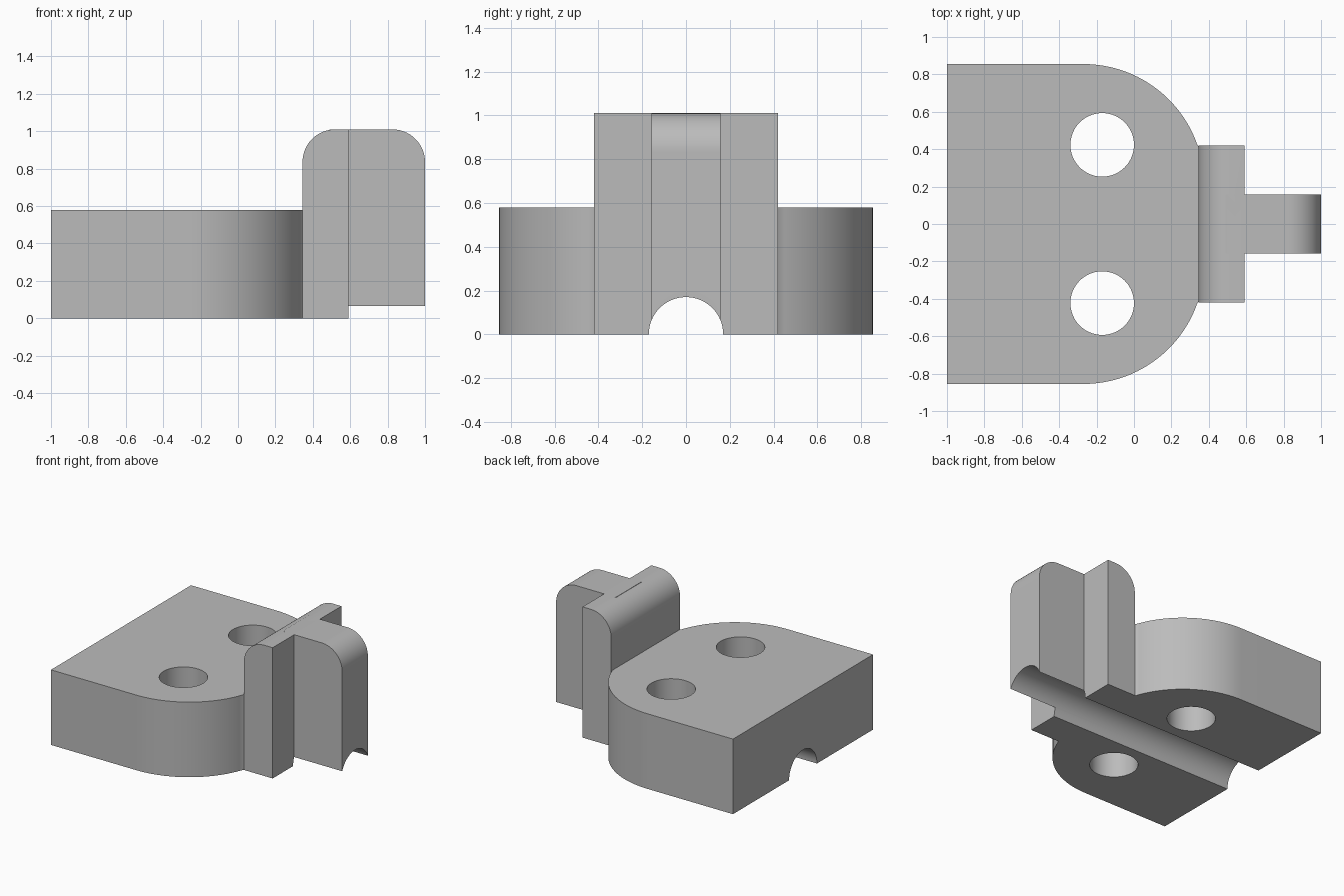
import bpy
import bmesh
from math import sin, cos, pi, atan2, hypot
from mathutils import Vector

default = bpy.data.objects.get("Cube")
if default:
    bpy.data.objects.remove(default, do_unlink=True)

# Single plain grey
grey = bpy.data.materials.new("machined_grey")
grey.use_nodes = True
colour = (0.5, 0.5, 0.5, 1)
grey.diffuse_color = colour
grey.node_tree.nodes["Principled BSDF"].inputs["Base Color"].default_value = colour


def arc(cx, cy, r, start, end, steps=24):
    """Points along a circular arc."""
    angles = [start + (end - start) * i / steps for i in range(steps + 1)]
    return [(cx + r * cos(a), cy + r * sin(a)) for a in angles]


def extrude(name, points, place, direction):
    """Solid from a flat outline; place maps outline points into space."""
    bm = bmesh.new()
    face = bm.faces.new([bm.verts.new(place(u, v)) for u, v in points])
    moved = bmesh.ops.extrude_face_region(bm, geom=[face])["geom"]
    verts = [g for g in moved if isinstance(g, bmesh.types.BMVert)]
    bmesh.ops.translate(bm, vec=Vector(direction), verts=verts)
    bmesh.ops.recalc_face_normals(bm, faces=bm.faces)
    mesh = bpy.data.meshes.new(name)
    bm.to_mesh(mesh)
    bm.free()
    mesh.materials.append(grey)
    obj = bpy.data.objects.new(name, mesh)
    bpy.context.collection.objects.link(obj)
    return obj


def combine(target, other, operation):
    """Apply a boolean and discard the helper."""
    other.hide_render = True
    bpy.context.view_layer.objects.active = target
    mod = target.modifiers.new(operation.lower(), "BOOLEAN")
    mod.operation = operation
    mod.solver = "EXACT"
    mod.object = other
    bpy.ops.object.modifier_apply(modifier=mod.name)
    bpy.data.objects.remove(other, do_unlink=True)


def plan(z):
    return lambda u, v: (u, v, z)


def side(y):
    return lambda u, v: (u, y, v)


BASE_Y, BASE_TOP, TOP = 0.855, 0.58, 1.01
WALL_X, WALL_END, WALL_Y, WEB_Y = 0.345, 0.59, 0.42, 0.157
FILLET, BORE = 0.175, 0.17

# Base block with rounded shoulders
cx, cy = -0.27, 0.21
end = atan2(WALL_Y - cy, WALL_X - 0.005 - cx)
half = [(-1, BASE_Y)] + arc(cx, cy, BASE_Y - cy, pi / 2, end)
half += [(WALL_X, WALL_Y - 0.005), (WALL_X + 0.1, WALL_Y - 0.005)]
outline = half + [(x, -y) for x, y in reversed(half)]
bracket = extrude("bracket_body", outline, plan(0), (0, 0, BASE_TOP))

# Upright cross wall, rounded on its inner top edge
wall_profile = [(WALL_X, 0), (WALL_END, 0), (WALL_END, TOP)]
wall_profile += arc(WALL_X + FILLET, TOP - FILLET, FILLET, pi / 2, pi)
wall = extrude("cross_wall", wall_profile, side(-WALL_Y), (0, 2 * WALL_Y, 0))
combine(bracket, wall, "UNION")

# Central web, rounded on its outer top edge
web_profile = [(WALL_END - 0.1, 0), (1, 0)]
web_profile += arc(1 - FILLET, TOP - FILLET, FILLET, 0, pi / 2)
web_profile += [(WALL_END - 0.1, TOP)]
web = extrude("web", web_profile, side(-WEB_Y), (0, 2 * WEB_Y, 0))
combine(bracket, web, "UNION")

# Round groove along the underside
ring = arc(0, 0, BORE, 0, 2 * pi, 64)[:-1]
groove = extrude("groove_cutter", ring, lambda u, v: (-1.2, u, v), (2.4, 0, 0))
combine(bracket, groove, "DIFFERENCE")

# Two through holes
for sign in (-1, 1):
    circle = [(x - 0.17, y + sign * 0.423) for x, y in ring]
    hole = extrude("hole_cutter", circle, plan(-0.2), (0, 0, 1))
    combine(bracket, hole, "DIFFERENCE")

bpy.ops.object.select_all(action="DESELECT")
bracket.select_set(True)
bpy.context.view_layer.objects.active = bracket
bpy.ops.object.shade_smooth_by_angle(angle=pi / 6)
